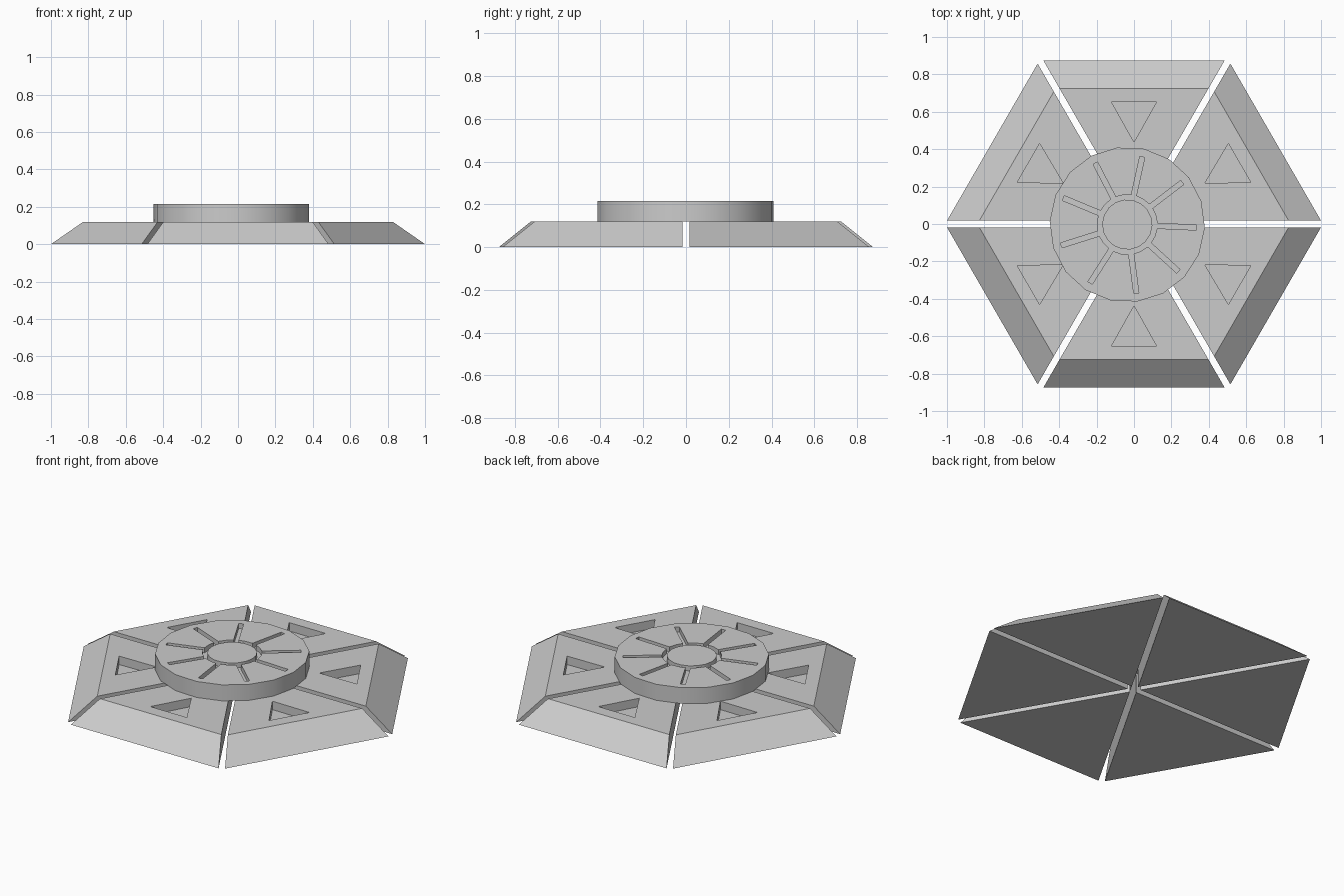
import bpy
from math import radians, cos, sin, tan, pi

if "Cube" in bpy.data.objects:
    bpy.data.objects.remove(bpy.data.objects["Cube"])

PLATE_TOP = 0.12
HUB_TOP = 0.215
HUB_CENTRE = (-0.036, -0.003)
GAP = 0.0175
SPOKES = 9
TURN = radians(-2.5)


def loft(name, low, high, z0, z1):
    """Closed solid between two outlines with equal point counts."""
    n = len(low)
    verts = [(x, y, z0) for x, y in low] + [(x, y, z1) for x, y in high]
    faces = [tuple(range(n))[::-1], tuple(range(n, 2 * n))]
    faces += [(i, (i + 1) % n, n + (i + 1) % n, n + i) for i in range(n)]
    mesh = bpy.data.meshes.new(name)
    mesh.from_pydata(verts, [], faces)
    ob = bpy.data.objects.new(name, mesh)
    bpy.context.collection.objects.link(ob)
    return ob


def circle(r, n):
    return [(r * cos(TURN + 2 * pi * i / n), r * sin(TURN + 2 * pi * i / n))
            for i in range(n)]


def activate(ob):
    bpy.ops.object.select_all(action='DESELECT')
    ob.select_set(True)
    bpy.context.view_layer.objects.active = ob


def carve(ob, cutter):
    cutter.hide_render = True
    mod = ob.modifiers.new("recess", 'BOOLEAN')
    mod.operation = 'DIFFERENCE'
    mod.solver = 'EXACT'
    mod.object = cutter
    activate(ob)
    bpy.ops.object.modifier_apply(modifier=mod.name)
    bpy.data.objects.remove(cutter, do_unlink=True)


# Six wedge plates, each with a sloped outer edge and a triangular recess
def wedge_outline(r):
    apex = GAP / sin(radians(30))
    half = (r - apex) * tan(radians(30))
    return [(apex, 0), (r, -half), (r, half)]


for k in range(6):
    plate = loft(f"wedge_plate_{k + 1}", wedge_outline(0.875),
                 wedge_outline(0.725), 0, PLATE_TOP)
    tri = [(0.438, 0), (0.652, -0.12), (0.652, 0.12)]
    carve(plate, loft("recess_cutter", tri, tri, PLATE_TOP - 0.05, PLATE_TOP + 0.1))
    plate.rotation_euler.z = radians(30 + 60 * k)

# Central hub disc
rim = circle(0.415, 18)
hub = loft("hub_disc", rim, rim, PLATE_TOP, HUB_TOP)

# Ring groove with radiating slots, as one star-shaped cutter
RING, REACH, HALF = 0.16, 0.37, 0.0135
groove = []
for i in range(SPOKES):
    a = TURN + 2 * pi * i / SPOKES
    for u, v in ((RING, -HALF), (REACH, -HALF), (REACH, HALF), (RING, HALF)):
        groove.append((u * cos(a) - v * sin(a), u * sin(a) + v * cos(a)))
    b = a + pi / SPOKES
    groove.append((RING * cos(b), RING * sin(b)))
FLOOR = HUB_TOP - 0.03
carve(hub, loft("groove_cutter", groove, groove, FLOOR, HUB_TOP + 0.1))

# Round core standing inside the ring groove
core_rim = circle(0.134, 18)
core = loft("hub_core", core_rim, core_rim, FLOOR, HUB_TOP)

for part in (hub, core):
    part.location = (*HUB_CENTRE, 0)
    activate(part)
    bpy.ops.object.shade_smooth_by_angle(angle=radians(30))
